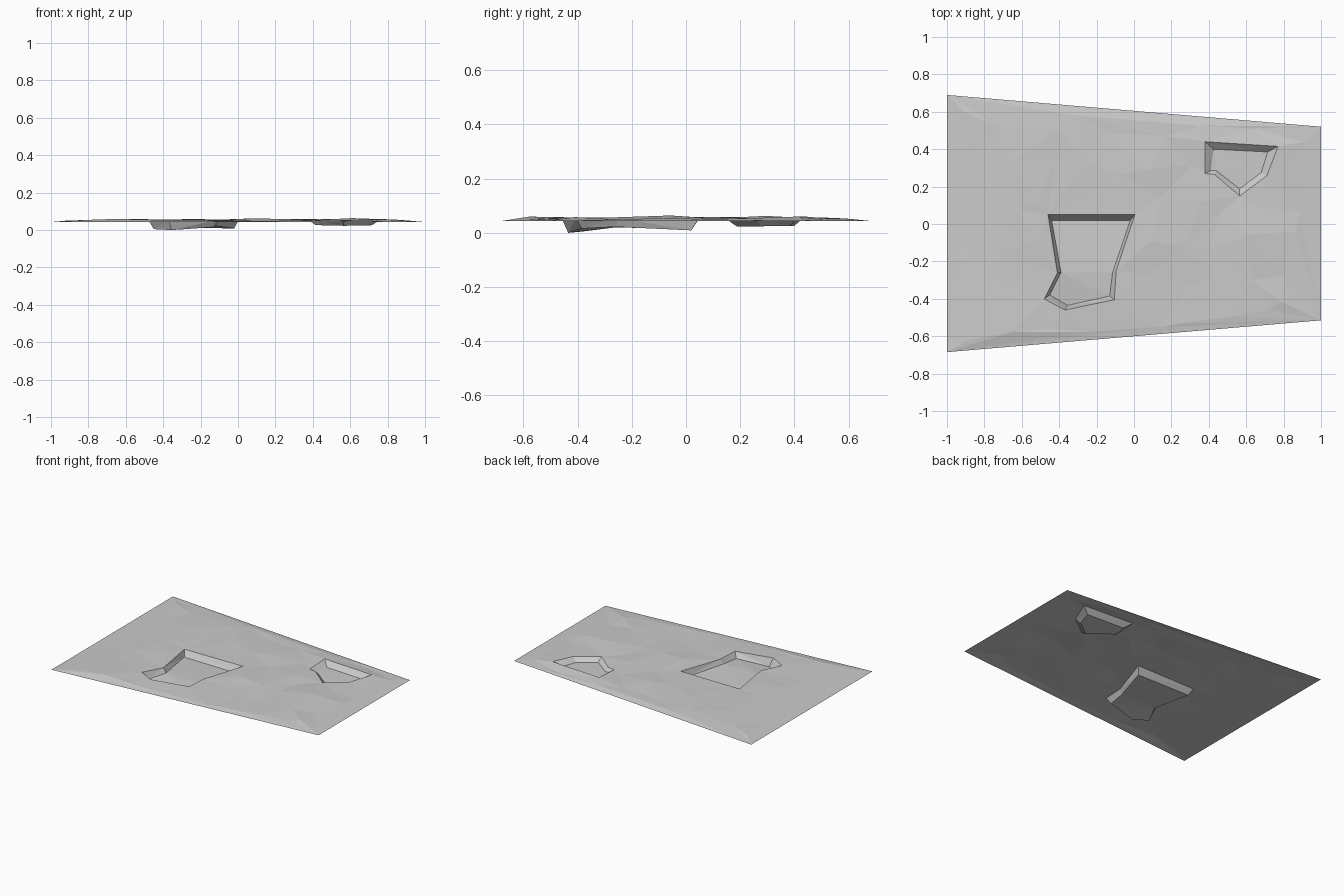
import bpy, bmesh, random
from mathutils import Vector
from mathutils.geometry import delaunay_2d_cdt

if "Cube" in bpy.data.objects:
    bpy.data.objects.remove(bpy.data.objects["Cube"])

random.seed(7)

# Tapered outline of the ground sheet
outline = [(-1, -.685, .043), (1, -.515, .043), (1, .52, .043), (-1, .69, .043)]

# Large pit: upper rim and sunken floor
pit_a_rim = [(-.46, .05, .054), (-.41, -.26, .053), (-.48, -.40, .055), (-.37, -.46, .056),
             (-.105, -.405, .055), (-.095, -.25, .054), (.005, .05, .056)]
pit_a_floor = [(-.44, .02, .014), (-.39, -.26, .02), (-.45, -.38, .005), (-.355, -.435, 0),
               (-.13, -.385, .016), (-.115, -.26, .022), (-.02, .02, .009)]

# Small pit
pit_b_rim = [(.38, .44, .06), (.38, .27, .052), (.43, .265, .05), (.565, .15, .05),
             (.71, .258, .053), (.77, .415, .06)]
pit_b_floor = [(.425, .4, .026), (.41, .285, .03), (.44, .285, .026), (.565, .188, .023),
               (.68, .275, .024), (.715, .385, .026)]

pts, edges = [], []


def add_loop(loop):
    start, n = len(pts), len(loop)
    pts.extend(loop)
    edges.extend((start + i, start + (i + 1) % n) for i in range(n))


def near_loop(x, y, loop, pad=.05):
    """True inside the loop or within pad of one of its sides."""
    inside, p = False, Vector((x, y))
    for i in range(len(loop)):
        a, b = Vector(loop[i][:2]), Vector(loop[i - 1][:2])
        if (a.y > y) != (b.y > y) and x < (b.x - a.x) * (y - a.y) / (b.y - a.y) + a.x:
            inside = not inside
        t = max(0, min(1, (p - a).dot(b - a) / (b - a).length_squared))
        if (a + (b - a) * t - p).length < pad:
            return True
    return inside


for loop in (outline, pit_a_rim, pit_a_floor, pit_b_rim, pit_b_floor):
    add_loop(loop)

# Gentle faceted bumps scattered across the sheet
COLS, ROWS = 10, 6
for i in range(COLS):
    for j in range(ROWS):
        x = -.86 + 1.72 * i / (COLS - 1) + random.uniform(-.08, .08)
        half = .605 - .083 * x
        y = half * (-.86 + 1.72 * j / (ROWS - 1)) + random.uniform(-.055, .055)
        if abs(y) > half - .03:
            continue
        if near_loop(x, y, pit_a_rim) or near_loop(x, y, pit_b_rim):
            continue
        border = min(1, (half - abs(y)) / .1, (1 - abs(x)) / .22)
        pts.append((x, y, .043 + border * random.uniform(.008, .021)))

# Triangulate so that the pit rims stay crisp
v2, _, tris, orig, _, _ = delaunay_2d_cdt([Vector(p[:2]) for p in pts], edges, [], 0, 1e-5)
bm = bmesh.new()
verts = [bm.verts.new((v.x, v.y, pts[o[0]][2] if o else .05)) for v, o in zip(v2, orig)]
for t in tris:
    bm.faces.new([verts[k] for k in t])
bm.normal_update()
for f in bm.faces:
    if f.normal.z < 0:
        f.normal_flip()
mesh = bpy.data.meshes.new("ground_sheet")
bm.to_mesh(mesh)
bm.free()
bpy.context.collection.objects.link(bpy.data.objects.new("ground_sheet", mesh))
